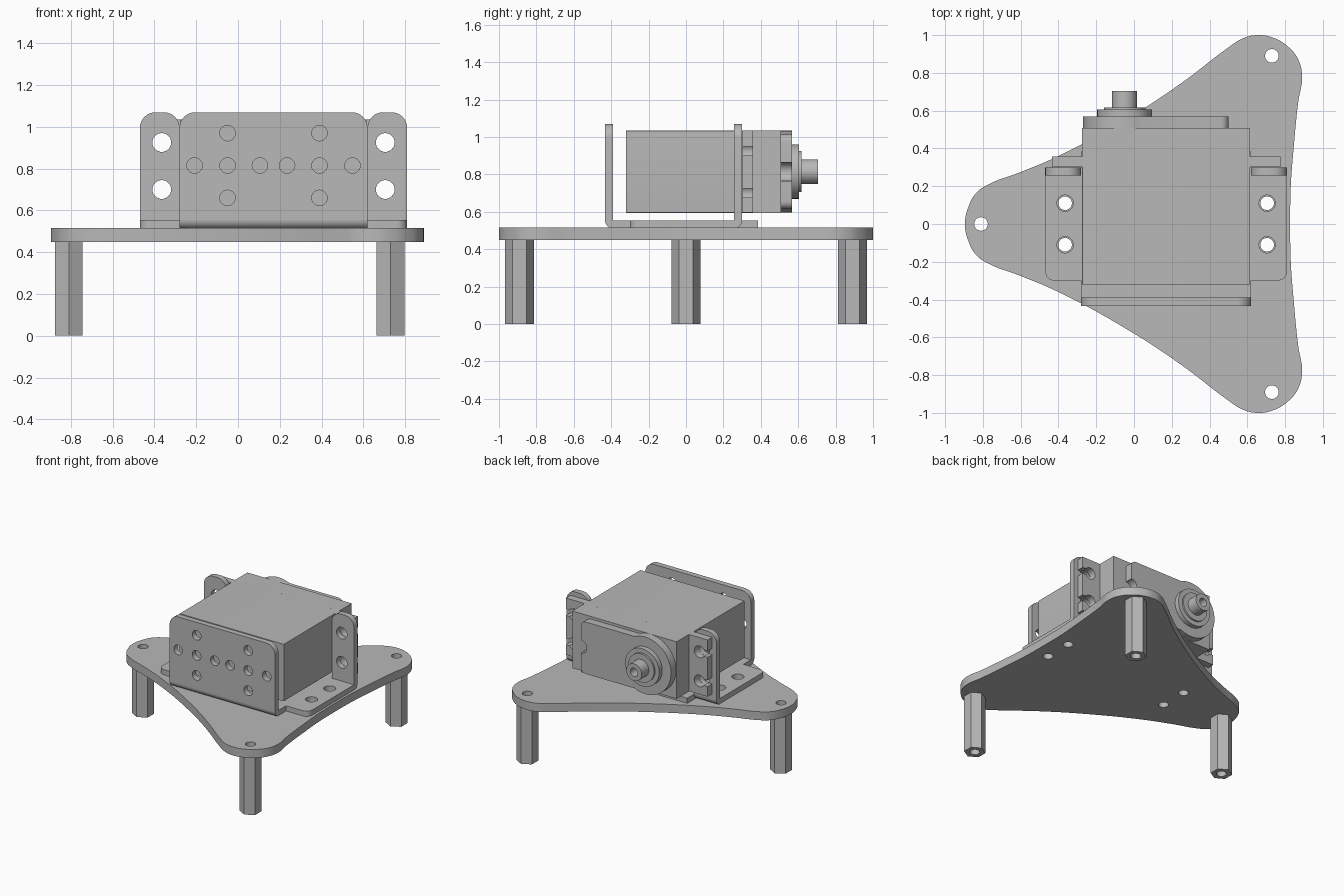
import bpy, bmesh
from math import radians, sin, cos, pi, asin

cube = bpy.data.objects.get("Cube")
if cube:
    bpy.data.objects.remove(cube, do_unlink=True)

grey = bpy.data.materials.new("plain grey")
grey.use_nodes = True
COLOR = (0.48, 0.48, 0.48, 1)
grey.diffuse_color = COLOR
next(n for n in grey.node_tree.nodes if n.type == 'BSDF_PRINCIPLED').inputs["Base Color"].default_value = COLOR

MID = 0.17      # centre line of the bracket and motor
AXIS_X, AXIS_Z = -0.05, 0.815   # output shaft
ROT = {'Z': (0, 0, 0), 'Y': (pi / 2, 0, 0), 'X': (pi / 2, 0, pi / 2)}


def arc(cx, cy, r, a0, a1, n=8):
    """Points on an arc, angles in degrees."""
    step = (a1 - a0) / n
    return [(cx + r * cos(radians(a0 + i * step)), cy + r * sin(radians(a0 + i * step)))
            for i in range(n + 1)]


def circle(cx, cy, r, n=32):
    return arc(cx, cy, r, 0, 360, n)[:-1]


def rounded(x0, y0, x1, y1, r):
    """Rectangle with radii for lower left, lower right, upper right, upper left."""
    pts = []
    corners = ((x0, y0, 1, 1), (x1, y0, -1, 1), (x1, y1, -1, -1), (x0, y1, 1, -1))
    for i, (x, y, sx, sy) in enumerate(corners):
        if r[i]:
            pts += arc(x + sx * r[i], y + sy * r[i], r[i], 180 + 90 * i, 270 + 90 * i)
        else:
            pts.append((x, y))
    return pts


def slab(name, axis, lo, hi, outline, holes=(), smooth=False):
    """Extrude an outline with holes along an axis from lo to hi."""
    curve = bpy.data.curves.new(name, 'CURVE')
    curve.dimensions = '2D'
    curve.fill_mode = 'BOTH'
    curve.extrude = (hi - lo) / 2
    for i, pts in enumerate([outline, *holes]):
        if smooth and i == 0:
            sp = curve.splines.new('BEZIER')
            sp.bezier_points.add(len(pts) - 1)
            for bp, (x, y) in zip(sp.bezier_points, pts):
                bp.co = (x, y, 0)
                bp.handle_left_type = bp.handle_right_type = 'AUTO'
            sp.resolution_u = 6
        else:
            sp = curve.splines.new('POLY')
            sp.points.add(len(pts) - 1)
            for p, (x, y) in zip(sp.points, pts):
                p.co = (x, y, 0, 1)
        sp.use_cyclic_u = True
    temp = bpy.data.objects.new(name + "_outline", curve)
    bpy.context.collection.objects.link(temp)
    bpy.context.view_layer.update()
    mesh = bpy.data.meshes.new_from_object(temp.evaluated_get(bpy.context.evaluated_depsgraph_get()))
    bpy.data.objects.remove(temp, do_unlink=True)
    bpy.data.curves.remove(curve)
    mesh.name = name
    bm = bmesh.new()
    bm.from_mesh(mesh)
    bmesh.ops.remove_doubles(bm, verts=bm.verts, dist=0.0002)
    bmesh.ops.recalc_face_normals(bm, faces=bm.faces)
    bm.to_mesh(mesh)
    bm.free()
    mesh.materials.clear()
    mesh.materials.append(grey)
    mesh.shade_smooth()
    mesh.set_sharp_from_angle(angle=radians(30))
    ob = bpy.data.objects.new(name, mesh)
    ob.rotation_euler = ROT[axis]
    ob.location['XYZ'.index(axis)] = (lo + hi) / 2
    bpy.context.collection.objects.link(ob)
    return ob


def mirrored(pts, side):
    """Place points measured outward from the centre line on one side."""
    return [(MID + side * x, y) for x, y in pts]


# Three-lobed base plate
half = [(-0.875, 0.095), (-0.835, 0.165), (-0.77, 0.21), (-0.6, 0.275), (-0.4, 0.36),
        (0, 0.58), (0.27, 0.76), (0.5, 0.935), (0.57, 0.98), (0.65, 1.0), (0.74, 0.985),
        (0.82, 0.935), (0.87, 0.87), (0.89, 0.78), (0.87, 0.65), (0.845, 0.4), (0.83, 0.2)]
outline = [(-0.895, 0)] + half + [(0.827, 0)] + [(x, -y) for x, y in reversed(half)]
feet = {"left_back": (0.73, 0.89), "left_front": (0.73, -0.89), "right": (-0.81, 0)}
bolts = [(MID + s * 0.535, y) for s in (-1, 1) for y in (-0.11, 0.11)]
slab("base_plate", 'Z', 0.45, 0.515, outline,
     [circle(x, y, 0.036) for x, y in feet.values()] + [circle(x, y, 0.036) for x, y in bolts],
     smooth=True)

# Hollow hexagonal legs
for name, (x, y) in feet.items():
    slab(name + "_leg", 'Z', 0, 0.45, arc(x, y, 0.077, 90, 390, 5), [circle(x, y, 0.036)])

# Bracket floor, bend and front wall
slab("bracket_floor", 'Z', 0.515, 0.555, rounded(-0.28, -0.39, 0.62, 0.385, (0, 0, 0, 0)))
slab("front_bend", 'X', -0.28, 0.62, [(-0.39, 0.555)] + arc(-0.39, 0.555, 0.043, 180, 270))
wall_holes = [(MID + s * d, AXIS_Z) for s in (-1, 1) for d in (0.065, 0.22, 0.378)]
wall_holes += [(MID + s * 0.22, AXIS_Z + t * 0.155) for s in (-1, 1) for t in (-1, 1)]
slab("front_wall", 'Y', -0.433, -0.39, rounded(-0.28, 0.555, 0.62, 1.07, (0, 0, 0.075, 0.075)),
     [circle(x, z, 0.037) for x, z in wall_holes])

for side, label in ((-1, "right"), (1, "left")):
    # Bracket flange with its upright tab
    slab(label + "_flange", 'Z', 0.515, 0.555,
         mirrored(rounded(0.45, -0.30, 0.64, 0.257, (0, 0.05, 0, 0)), side),
         [circle(MID + side * 0.535, y, 0.043) for y in (-0.11, 0.11)])
    ends = sorted((MID + side * 0.45, MID + side * 0.64))
    slab(label + "_tab_bend", 'X', *ends, [(0.257, 0.555)] + arc(0.257, 0.555, 0.043, 270, 360))
    slab(label + "_tab", 'Y', 0.257, 0.30,
         mirrored(rounded(0.45, 0.555, 0.64, 1.07, (0, 0, 0.075, 0.075)), side),
         [circle(MID + side * 0.535, z, 0.045) for z in (0.70, 0.925)])
    # Motor mounting ear with two keyhole slots open to the outside
    ear = [(0.44, 0.597), (0.605, 0.597)]
    open_angle = 33
    for z in (0.70, 0.925):
        h = 0.045 * sin(radians(open_angle))
        ear += [(0.605, z - h)]
        ear += arc(0.535, z, 0.045, -open_angle, open_angle - 360, 24)
        ear += [(0.605, z + h)]
    ear += [(0.605, 1.035), (0.44, 1.035)]
    slab(label + "_motor_ear", 'Y', 0.302, 0.357, mirrored(ear, side))

# Motor case in two halves, the front one with softened edges
case = rounded(-0.275, 0.595, 0.615, 1.035, (0.004,) * 4)
front_case = slab("motor_case", 'Y', -0.32, 0.357, case)
bevel = front_case.modifiers.new("soft_edges", 'BEVEL')
bevel.width = 0.008
bevel.segments = 2
bevel.limit_method = 'ANGLE'
bevel.angle_limit = radians(60)
slab("gear_case", 'Y', 0.357, 0.507, rounded(-0.275, 0.595, 0.615, 1.035, (0,) * 4))

# Gear cover: round at the shaft, notched at the far end
a = 180 - asin(0.2 / 0.22) * 180 / pi
cover = arc(AXIS_X, AXIS_Z, 0.22, 180 - a, 180 + a, 32)
cover += arc(0.46, AXIS_Z - 0.16, 0.04, 270, 360)
cover += arc(0.5, AXIS_Z, 0.05, 270, 90, 12)
cover += arc(0.46, AXIS_Z + 0.16, 0.04, 0, 90)
slab("gear_cover", 'Y', 0.507, 0.568, cover)

# Output boss, collar and hollow shaft
slab("shaft_boss", 'Y', 0.568, 0.605, circle(AXIS_X, AXIS_Z, 0.145, 48))
slab("shaft_collar", 'Y', 0.605, 0.618, circle(AXIS_X, AXIS_Z, 0.11, 48))
slab("output_shaft", 'Y', 0.618, 0.705, circle(AXIS_X, AXIS_Z, 0.066),
     [circle(AXIS_X, AXIS_Z, 0.032)])
